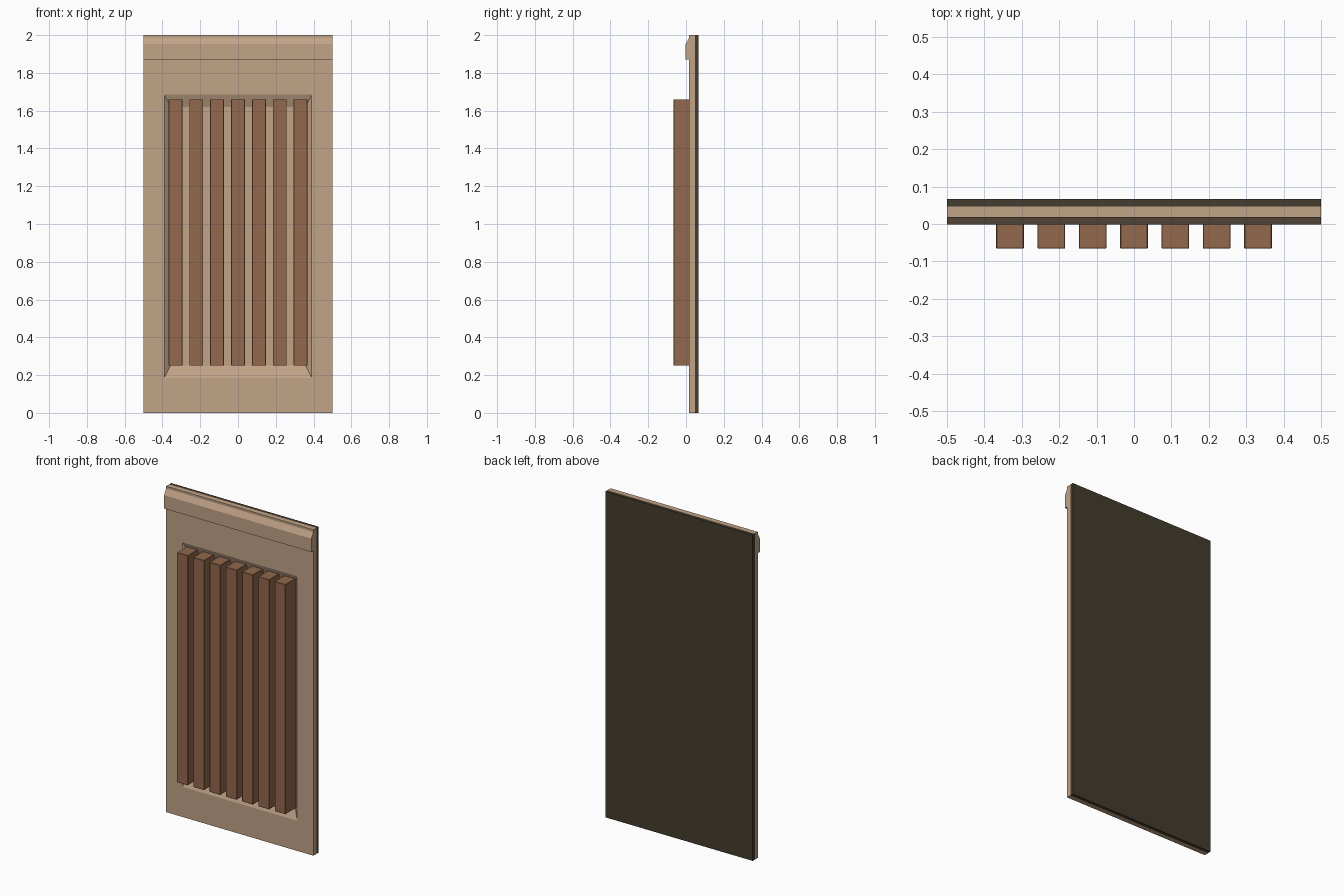
import bpy
import bmesh

old = bpy.data.objects.get("Cube")
if old:
    bpy.data.objects.remove(old, do_unlink=True)


def material(name, rgb):
    m = bpy.data.materials.new(name)
    m.use_nodes = True
    colour = (*rgb, 1)
    m.diffuse_color = colour
    m.node_tree.nodes["Principled BSDF"].inputs["Base Color"].default_value = colour
    return m


tan = material("tan wood", (0.54, 0.366, 0.245))
brown = material("brown wood", (0.29, 0.14, 0.075))
dark = material("dark backing", (0.058, 0.046, 0.027))


def finish(name, bm, mat):
    bmesh.ops.recalc_face_normals(bm, faces=bm.faces)
    mesh = bpy.data.meshes.new(name)
    bm.to_mesh(mesh)
    bm.free()
    mesh.materials.append(mat)
    obj = bpy.data.objects.new(name, mesh)
    bpy.context.collection.objects.link(obj)
    return obj


def box(name, x0, x1, y0, y1, z0, z1, mat):
    bm = bmesh.new()
    bmesh.ops.create_cube(bm, size=1)
    for v in bm.verts:
        v.co = (x1 if v.co.x > 0 else x0,
                y1 if v.co.y > 0 else y0,
                z1 if v.co.z > 0 else z0)
    return finish(name, bm, mat)


BACK, JOIN, FACE = 0.067, 0.047, 0.017

# Backing sheet
box("backing_sheet", -0.5, 0.5, JOIN, BACK, 0, 2, dark)

# Front panel: nested rectangles form the face, sloped recess and floor
bm = bmesh.new()
rings = []
for half, y, z0, z1 in ((0.5, JOIN, 0, 2), (0.5, FACE, 0, 2),
                        (0.39, FACE, 0.185, 1.685), (0.358, 0.043, 0.25, 1.62)):
    corners = ((-half, z0), (half, z0), (half, z1), (-half, z1))
    rings.append([bm.verts.new((x, y, z)) for x, z in corners])
for a, b in zip(rings, rings[1:]):
    for i in range(4):
        j = (i + 1) % 4
        bm.faces.new((a[i], a[j], b[j], b[i]))
bm.faces.new(rings[0])
bm.faces.new(rings[-1])
finish("front_panel", bm, tan)

# Top moulding: side profile extruded across the width
bm = bmesh.new()
profile = ((JOIN, 1.87), (-0.002, 1.87), (-0.002, 1.952), (0.025, 2.0), (JOIN, 2.0))
face = bm.faces.new([bm.verts.new((-0.5, y, z)) for y, z in profile])
side = bmesh.ops.extrude_face_region(bm, geom=[face], use_keep_orig=True)
moved = [g for g in side["geom"] if isinstance(g, bmesh.types.BMVert)]
bmesh.ops.translate(bm, verts=moved, vec=(1, 0, 0))
finish("top_moulding", bm, tan)

# Seven upright slats with slightly softened edges
for i in range(7):
    x = (i - 3) * 0.1105
    slat = box(f"slat_{i + 1}", x - 0.037, x + 0.037, -0.066, 0.044, 0.25, 1.66, brown)
    bevel = slat.modifiers.new("soft_edges", "BEVEL")
    bevel.width = 0.002
    bevel.segments = 1
